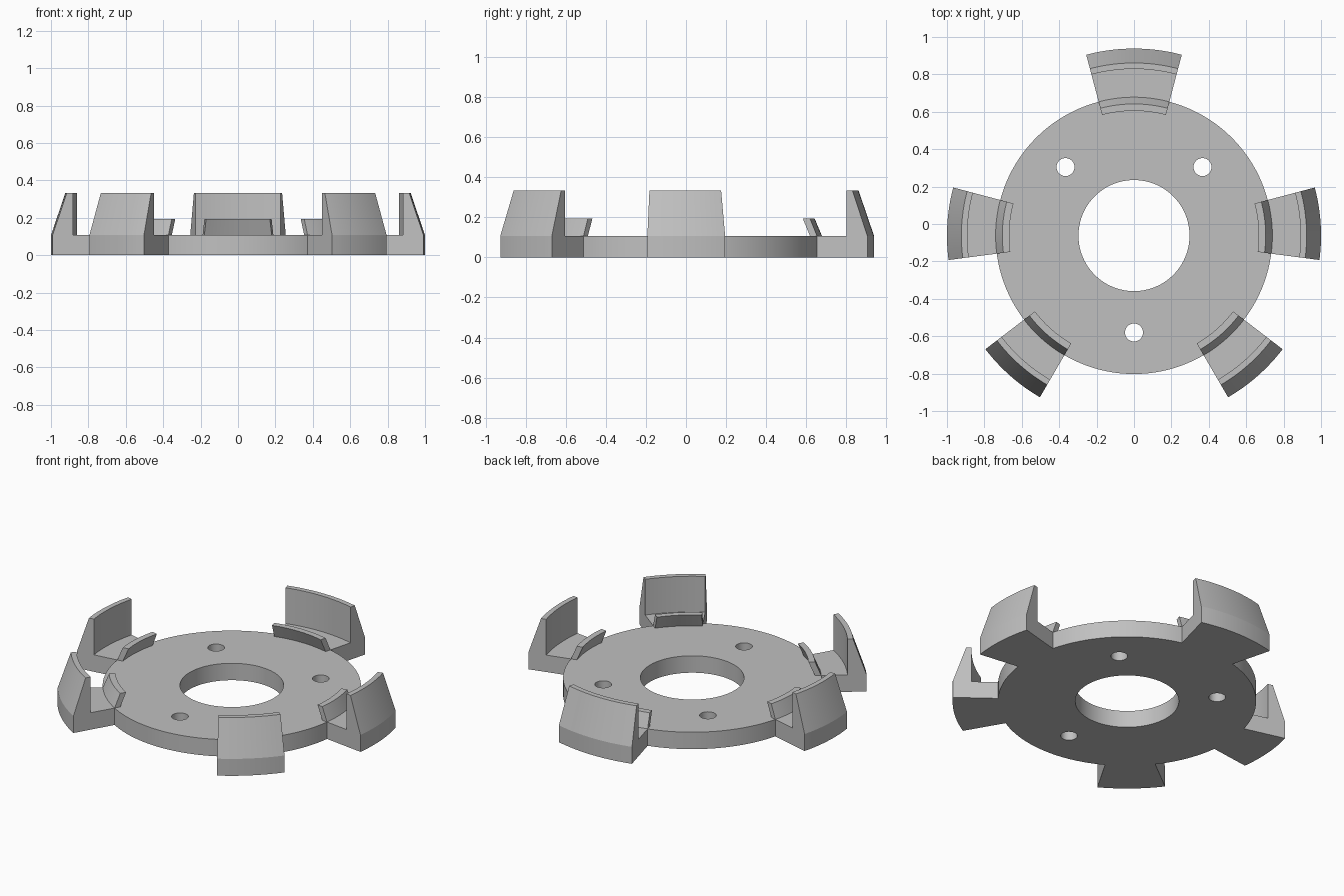
import bpy
import bmesh
from math import radians, sin, cos, pi

old = bpy.data.objects.get("Cube")
if old:
    bpy.data.objects.remove(old, do_unlink=True)

CENTRE_Y = -0.062
PLATE_H = 0.107
PLATE_R = 0.74

grey = bpy.data.materials.new("plain_grey")
grey.use_nodes = True
colour = (0.53, 0.53, 0.53, 1)
grey.diffuse_color = colour
grey.node_tree.nodes["Principled BSDF"].inputs["Base Color"].default_value = colour


def add_object(name, bm):
    bmesh.ops.recalc_face_normals(bm, faces=bm.faces)
    mesh = bpy.data.meshes.new(name)
    bm.to_mesh(mesh)
    bm.free()
    mesh.materials.append(grey)
    obj = bpy.data.objects.new(name, mesh)
    obj.location.y = CENTRE_Y
    bpy.context.collection.objects.link(obj)
    return obj


def smooth(obj):
    bpy.ops.object.select_all(action="DESELECT")
    obj.select_set(True)
    bpy.context.view_layer.objects.active = obj
    bpy.ops.object.shade_smooth_by_angle(angle=radians(15))


def cylinder(bm, radius, z0, z1, x=0, y=0, sides=128):
    """Closed cylinder between two heights."""
    ring = [bm.verts.new((x + radius * cos(2 * pi * i / sides),
                          y + radius * sin(2 * pi * i / sides), z0))
            for i in range(sides)]
    face = bm.faces.new(ring)
    top = bmesh.ops.extrude_face_region(bm, geom=[face])["geom"]
    for v in top:
        if isinstance(v, bmesh.types.BMVert):
            v.co.z = z1


def sector(name, profile, middle, half, steps=16):
    """Sweep a closed (radius, height) profile through an arc."""
    bm = bmesh.new()
    rows = []
    for i in range(steps + 1):
        a = radians(middle - half + 2 * half * i / steps)
        rows.append([bm.verts.new((r * cos(a), r * sin(a), z)) for r, z in profile])
    n = len(profile)
    for r0, r1 in zip(rows, rows[1:]):
        for j in range(n):
            k = (j + 1) % n
            bm.faces.new((r0[j], r0[k], r1[k], r1[j]))
    bm.faces.new(rows[0])
    bm.faces.new(rows[-1])
    smooth(add_object(name, bm))


# Round plate with a large bore and three screw holes
bm = bmesh.new()
cylinder(bm, PLATE_R, 0, PLATE_H)
plate = add_object("base_plate", bm)

bm = bmesh.new()
cylinder(bm, 0.297, -0.1, 0.3, sides=96)
for angle in (45, 135, 270):
    a = radians(angle)
    cylinder(bm, 0.048, -0.1, 0.3, 0.518 * cos(a), 0.518 * sin(a), 40)
cutter = add_object("hole_cutter", bm)
cut = plate.modifiers.new("holes", "BOOLEAN")
cut.operation = "DIFFERENCE"
cut.solver = "EXACT"
cut.object = cutter
bpy.context.view_layer.objects.active = plate
bpy.ops.object.modifier_apply(modifier=cut.name)
bpy.data.objects.remove(cutter, do_unlink=True)
smooth(plate)

# Five arms with tall outer walls, and inner lips leaning inward
arm_profile = [(0.738, 0), (1, 0), (1, PLATE_H), (0.923, 0.333),
               (0.891, 0.333), (0.891, PLATE_H), (0.738, PLATE_H)]
lip_profile = [(0.704, PLATE_H), (PLATE_R, PLATE_H), (0.704, 0.193), (0.667, 0.193)]
arms = {"back": (90, 14.8), "left": (3.7, 11.2), "right": (176.3, 11.2),
        "front_left": (-48.6, 11.2), "front_right": (228.6, 11.2)}
for side, (middle, half) in arms.items():
    sector(side + "_arm", arm_profile, middle, half)
    sector(side + "_lip", lip_profile, middle, half)
